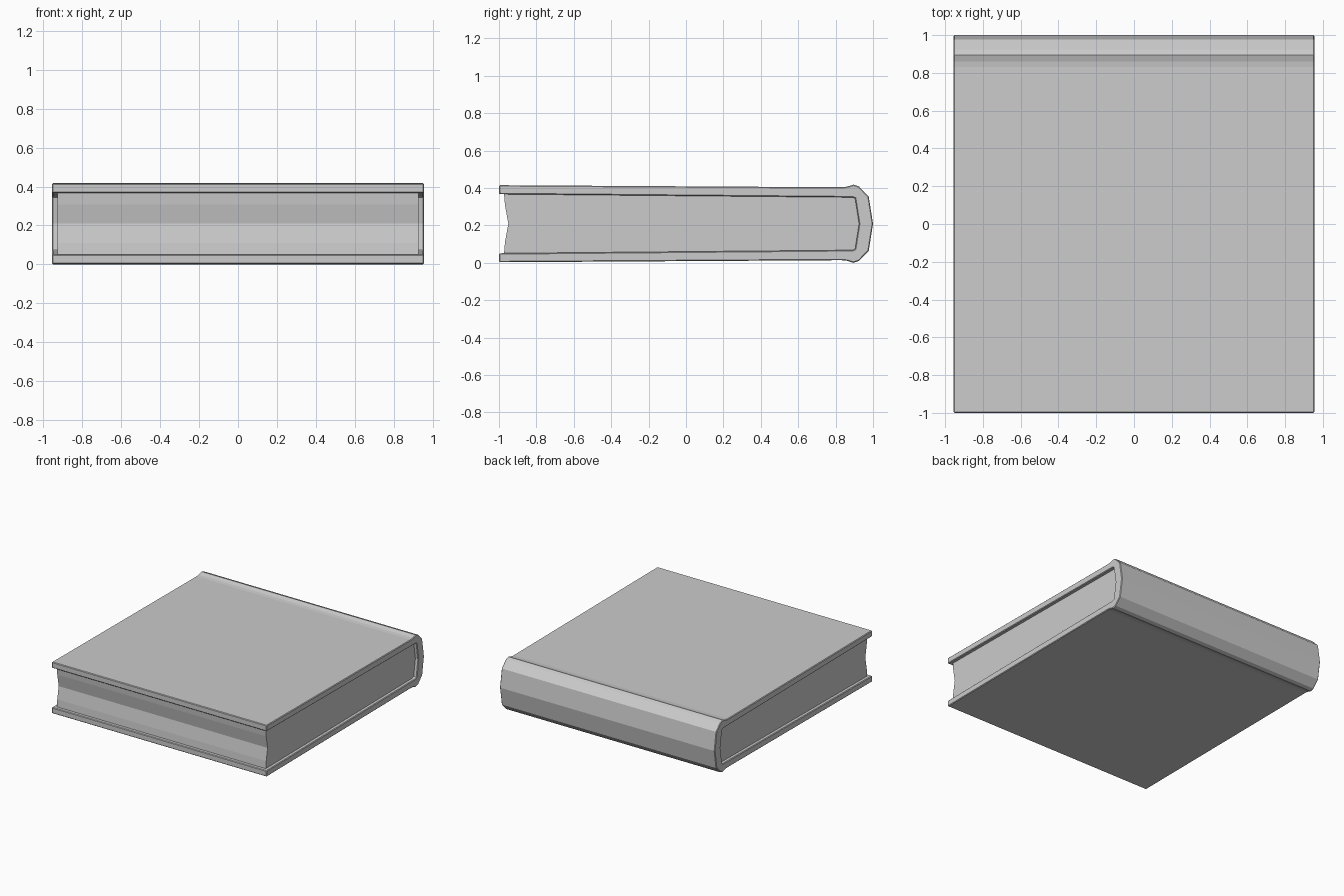
import bpy, bmesh

if "Cube" in bpy.data.objects:
    bpy.data.objects.remove(bpy.data.objects["Cube"])

MID = 0.209  # mirror height of the book


def mirrored(half):
    """Upper half profile (y, offset from middle) joined to its lower mirror image."""
    return half + [(y, -h) for y, h in reversed(half) if h > 0]


def extrude_profile(name, points, half_width, bevel=0.0):
    bm = bmesh.new()
    face = bm.faces.new([bm.verts.new((-half_width, y, MID + h)) for y, h in points])
    ext = bmesh.ops.extrude_face_region(bm, geom=[face])
    moved = [v for v in ext["geom"] if isinstance(v, bmesh.types.BMVert)]
    bmesh.ops.translate(bm, verts=moved, vec=(2 * half_width, 0, 0))
    bmesh.ops.recalc_face_normals(bm, faces=bm.faces)
    mesh = bpy.data.meshes.new(name)
    bm.to_mesh(mesh)
    bm.free()
    obj = bpy.data.objects.new(name, mesh)
    bpy.context.collection.objects.link(obj)
    if bevel:
        mod = obj.modifiers.new("soft_edges", "BEVEL")
        mod.width = bevel
        mod.segments = 1
        mod.limit_method = "ANGLE"
        mod.angle_limit = 1.2
    return obj


# Hard cover: outer boards, hinge groove and faceted rounded spine, then the inside
outer = [(-1.0, 0.206), (0.83, 0.195), (0.86, 0.198), (0.895, 0.209),
         (0.925, 0.199), (0.977, 0.145), (1.0, 0.0)]
inner = [(-1.0, 0.158), (0.89, 0.141), (0.904, 0.135), (0.925, 0.0)]
cover = mirrored(outer) + [(y, -h) for y, h in mirrored(inner)]
extrude_profile("cover", cover, 0.955, 0.005)

# Page block: hollow fore edge at the front, rounded back against the spine
pages = [(-0.95, 0.0), (-0.968, 0.1), (-0.973, 0.16), (0.89, 0.143), (0.906, 0.135), (0.927, 0.0)]
extrude_profile("pages", mirrored(pages), 0.928)
